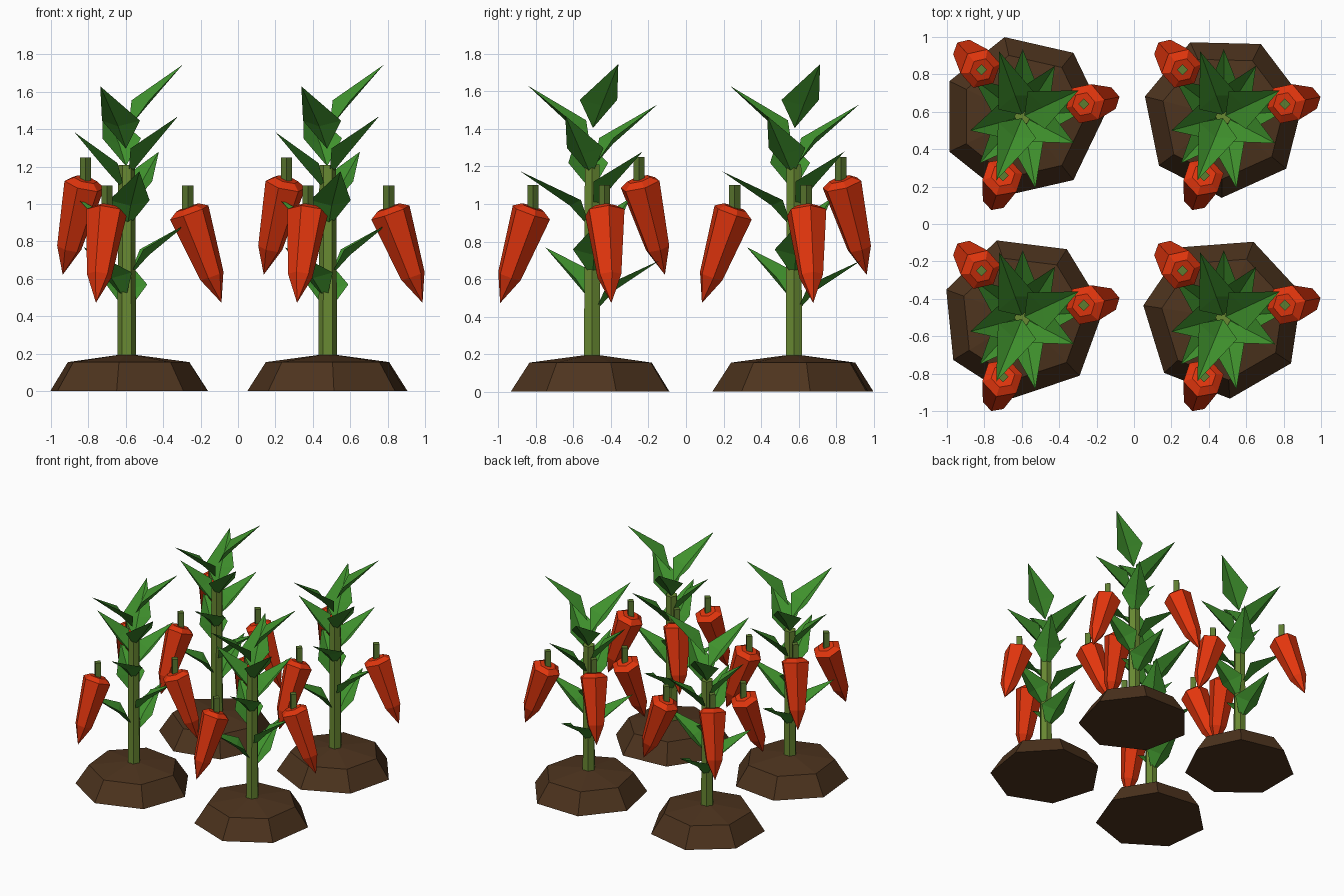
import bpy, bmesh, math
from mathutils import Vector

if "Cube" in bpy.data.objects:
    bpy.data.objects.remove(bpy.data.objects["Cube"])


def material(name, rgb):
    m = bpy.data.materials.new(name)
    m.diffuse_color = (*rgb, 1)
    m.use_nodes = True
    m.node_tree.nodes["Principled BSDF"].inputs["Base Color"].default_value = m.diffuse_color
    return m


SOIL = material("soil brown", (0.075, 0.034, 0.013))
STALK = material("stalk green", (0.14, 0.25, 0.032))
CAP = material("pepper stem green", (0.11, 0.2, 0.03))
LEAF = material("leaf green", (0.05, 0.285, 0.026))
RED = material("pepper red", (0.76, 0.036, 0.004))
Z = Vector((0, 0, 1))


def finish(name, bm, mat, closed=True):
    if closed:
        bmesh.ops.recalc_face_normals(bm, faces=bm.faces)
    me = bpy.data.meshes.new(name)
    bm.to_mesh(me)
    bm.free()
    me.materials.append(mat)
    ob = bpy.data.objects.new(name, me)
    bpy.context.collection.objects.link(ob)
    return ob


def lathe(name, mat, n, profile, origin, side=Vector((1, 0, 0)), axis=Z):
    """Faceted solid of (radius, distance) rings; radius 0 makes a point."""
    bm = bmesh.new()
    other = axis.cross(side)
    rings = []
    for r, t in profile:
        c = origin + axis * t
        if r == 0:
            rings.append([bm.verts.new(c)] * n)
        else:
            rings.append([bm.verts.new(c + side * (r * math.cos(i * math.tau / n))
                                       + other * (r * math.sin(i * math.tau / n)))
                          for i in range(n)])
    for a, b in zip(rings, rings[1:]):
        for i in range(n):
            j = (i + 1) % n
            bm.faces.new(list(dict.fromkeys((a[i], a[j], b[j], b[i]))))
    for (r, _), ring in zip((profile[0], profile[-1]), (rings[0], rings[-1])):
        if r:
            bm.faces.new(ring)
    return finish(name, bm, mat)


def radial(a):
    return Vector((math.cos(a), math.sin(a), 0))


# reach and tip height of each leaf, from the lowest up
REACH = [0.36, 0.34, 0.33, 0.33, 0.39, 0.32, 0.29, 0.31, 0.37, 0.37, 0.33]
TIP = [0.70, 0.77, 0.90, 1.03, 1.175, 1.28, 1.385, 1.47, 1.53, 1.63, 1.745]


def leaves(name, base):
    """Creased diamond leaves climbing the stalk by the golden angle."""
    bm = bmesh.new()
    for k, (reach, top) in enumerate(zip(REACH, TIP)):
        u = radial(math.radians(90 + 137.5 * k))
        v = Z.cross(u)
        rise = 0.28 + 0.006 * k
        z = top - rise

        def p(r, w, h):
            return bm.verts.new(base + u * r + v * w + Z * (z + h))
        root, mid, tip = p(0.01, 0, 0), p(0.12, 0, 0.12), p(reach, 0, rise)
        left, right = p(0.08, 0.11, 0.15), p(0.08, -0.11, 0.15)
        for f in ((root, mid, left), (mid, tip, left),
                  (root, right, mid), (right, tip, mid)):
            bm.faces.new(f)
    return finish(name, bm, LEAF, closed=False)


TILT = math.radians(20)
plants = [(-0.595, 0.575), (-0.595, -0.5), (0.48, 0.575), (0.48, -0.5)]
for i, (x, y) in enumerate(plants):
    base = Vector((x, y, 0))
    tag = f"_{i + 1}"
    # seven-sided soil mound, each turned a little further
    lathe("soil_mound" + tag, SOIL, 7, [(0.435, 0), (0.335, 0.155), (0, 0.2)],
          base, radial(0.1 * i))
    # stalk and foliage
    lathe("stalk" + tag, STALK, 6, [(0.05, 0.15), (0.045, 1.21)], base)
    leaves("leaves" + tag, base)
    # three hanging peppers, the second one higher
    for j, h in enumerate((0.978, 1.128, 0.978)):
        u = radial(0.2 + j * math.tau / 3)
        o = base + u * 0.333 + Z * h
        side = u * math.cos(TILT) + Z * math.sin(TILT)
        axis = u * math.sin(TILT) - Z * math.cos(TILT)
        lathe(f"pepper{tag}_{j + 1}", RED, 6,
              [(0.065, -0.004), (0.111, 0.025), (0.067, 0.385), (0, 0.538)], o, side, axis)
        lathe(f"pepper_stem{tag}_{j + 1}", CAP, 4, [(0.03, -0.02), (0.03, 0.122)], o)
